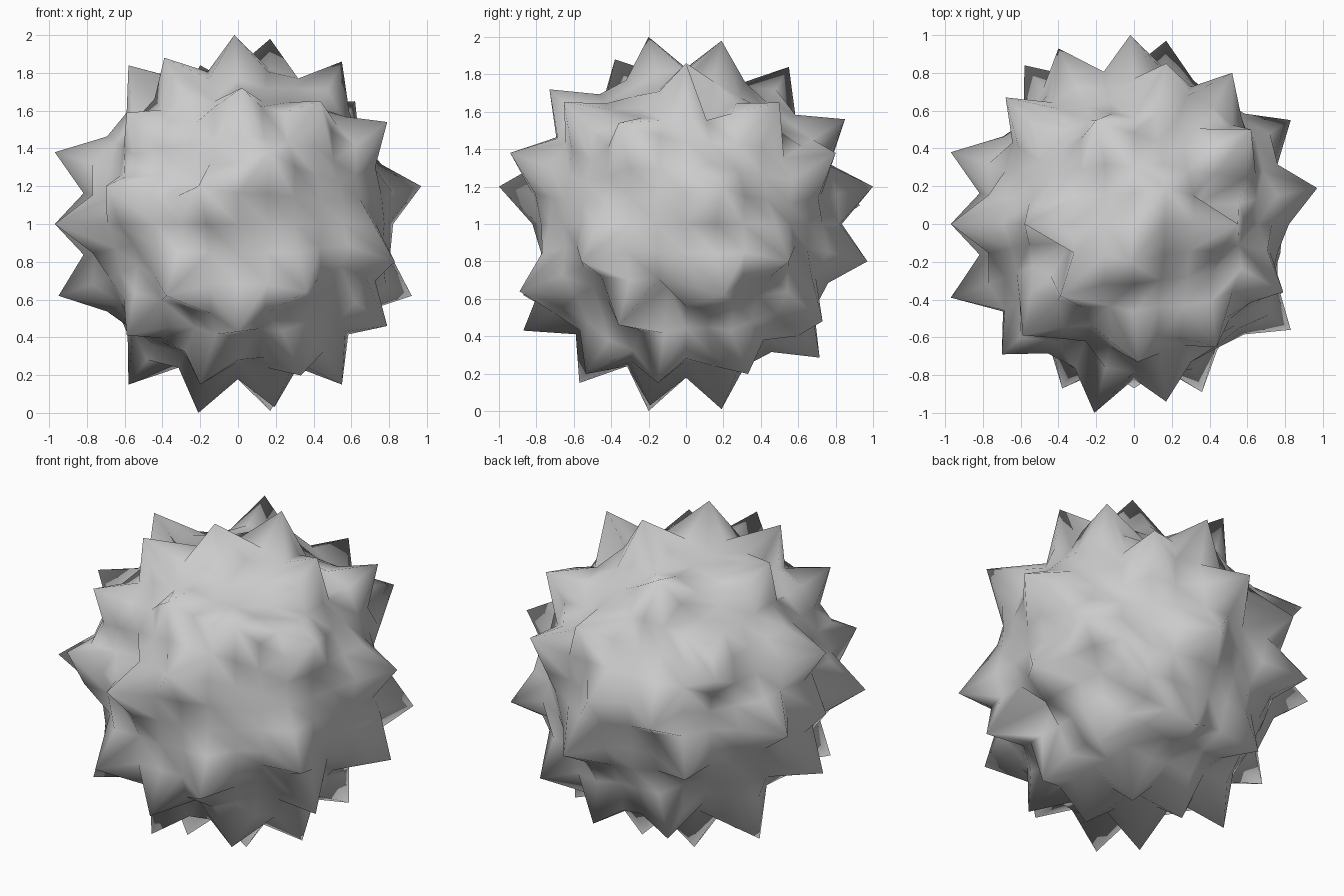
import bpy, bmesh, math
from mathutils import Vector

if "Cube" in bpy.data.objects:
    bpy.data.objects.remove(bpy.data.objects["Cube"])

# Spike tips that define the outline (relative to the ball centre)
TIPS = [
    (-.02, -.2, 1), (.17, .19, .98), (.55, 0, .86), (-.58, 0, .84), (-.2, .55, .84),
    (-.39, -.38, .88), (.02, -.73, .72), (.79, -.36, .54), (.97, .19, .2), (.17, .85, .56),
    (.52, .8, .38), (.83, .55, -.2), (.92, .2, -.38), (.79, -.36, -.54), (.55, -.15, -.85),
    (.17, .19, -.99), (-.21, -.2, -1), (-.2, -.57, -.85), (-.58, .1, -.85), (-.95, 0, -.38),
    (-.97, -.39, 0), (-.97, 0, .38), (-.97, .38, 0), (-.02, 1, .2), (.17, .97, -.2),
    (-.4, .93, .1), (-.58, .84, -.2), (-.68, .67, .38), (.5, .73, -.52), (-.35, .68, -.69),
    (-.21, -1, .2), (.17, -.94, .38), (.36, -.89, -.36), (0, -.87, -.57), (-.38, -.87, -.38),
    (-.7, -.69, .2), (.83, -.56, -.2), (.62, .5, .65),
]
DENTS = [(-.42, -.85, .27), (.85, -.1, -.47), (.55, .23, .75), (-.48, -.05, .8)]
CORE, REACH, N = .79, 1.02, 8
VIEWS = [(0, 1), (0, 2), (1, 2)]


def hidden(p):
    """True if a spike at p stays inside the outline in all three main views."""
    for a, b in VIEWS:
        q = Vector((p[a], p[b]))
        if q.length > .88 and min((q - Vector((t[a], t[b]))).length for t in TIPS) > .12:
            return False
    return True


# Round core: a cube grid pushed out to a sphere
bm = bmesh.new()
bmesh.ops.create_cube(bm, size=2)
bmesh.ops.subdivide_edges(bm, edges=bm.edges[:], cuts=N - 1, use_grid_fill=True)
for v in bm.verts:
    v.co = Vector([math.tan(c * math.pi / 4) for c in v.co]).normalized()

# Choose the vertices to raise: known tips first, then fill the gaps evenly
bm.verts.ensure_lookup_table()
dirs = [v.co.copy() for v in bm.verts]
raised = {}
for t in TIPS:
    d = Vector(t).normalized()
    i = max((k for k in range(len(dirs)) if k not in raised), key=lambda k: dirs[k].dot(d))
    raised[i] = Vector(t)
free = [k for k, d in enumerate(dirs) if hidden(d * REACH)]
while True:
    gap, i = max((min((dirs[j] - dirs[k]).length for k in raised), j) for j in free)
    if gap < .37:
        break
    p = dirs[i] * REACH
    raised[i] = p * min(1, *(.97 / max(abs(c), .01) for c in p))

# Split faces so that the creases run out from each tip
for f in bm.faces[:]:
    vs = list(f.verts)
    s = next((k for k in range(4) if vs[k].index in raised), 0)
    bmesh.utils.face_split(f, vs[s], vs[(s + 2) % 4])

# Pull the spikes out with wide skirts and press a few hollows in
for k, d in enumerate(dirs):
    near = min((d - dirs[j]).length for j in raised)
    bm.verts[k].co = raised.get(k, d * max(CORE, REACH - .95 * near))
for t in DENTS:
    d = Vector(t).normalized()
    k = max((k for k in range(len(dirs)) if k not in raised), key=lambda k: dirs[k].dot(d))
    bm.verts[k].co = dirs[k] * .6
for f in bm.faces:
    f.smooth = True

mesh = bpy.data.meshes.new("spiky_ball")
bm.to_mesh(mesh)
bm.free()
ball = bpy.data.objects.new("spiky_ball", mesh)
ball.location.z = 1
bpy.context.collection.objects.link(ball)
